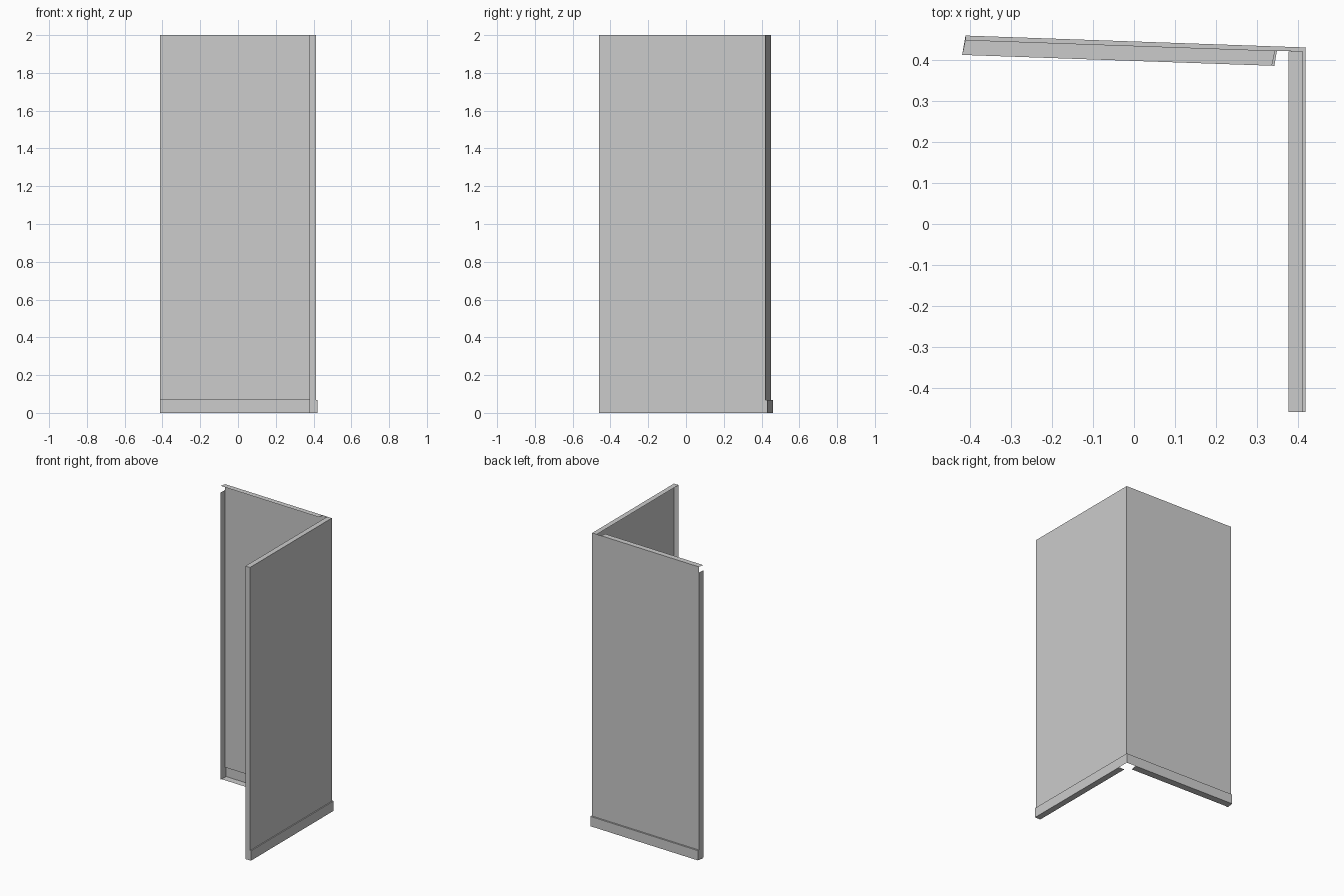
import bpy
import bmesh
from mathutils import Vector

cube = bpy.data.objects.get("Cube")
if cube:
    bpy.data.objects.remove(cube)

# Single painted-metal colour
grey = bpy.data.materials.new("plain_grey")
grey.use_nodes = True
COLOUR = (0.6, 0.6, 0.6, 1)
grey.diffuse_color = COLOUR
grey.node_tree.nodes["Principled BSDF"].inputs["Base Color"].default_value = COLOUR

HEIGHT, SKIRT = 2.0, 0.067
CORNER = Vector((0.413, 0.4215, 0))


def sheet(name, along, out, strips):
    """Folded sheet: each strip is a quad of (distance along, offset outward, z)."""
    bm = bmesh.new()
    for strip in strips:
        bm.faces.new([bm.verts.new(CORNER + along * a + out * o + Vector((0, 0, z)))
                      for a, o, z in strip])
    bmesh.ops.remove_doubles(bm, verts=bm.verts, dist=0.0005)
    bmesh.ops.recalc_face_normals(bm, faces=bm.faces)
    mesh = bpy.data.meshes.new(name)
    bm.to_mesh(mesh)
    bm.free()
    mesh.materials.append(grey)
    obj = bpy.data.objects.new(name, mesh)
    bpy.context.collection.objects.link(obj)


def wall(name, along, out, length, step, lap, lip, top, bottom, shear, end_lip, end_top):
    # Panel, step and skirt down the outside
    panel = [(0, 0, HEIGHT), (length, 0, HEIGHT), (length, 0, SKIRT), (0, 0, SKIRT)]
    ledge = [(0, 0, SKIRT), (length, 0, SKIRT), (length, step, SKIRT), (-lap, step, SKIRT)]
    skirt = [(-lap, step, SKIRT), (length, step, SKIRT), (length, step, 0), (-lap, step, 0)]
    # Folded lips along the top and bottom
    upper = [(top, 0, HEIGHT), (length, 0, HEIGHT),
             (length + shear, -lip, HEIGHT), (top + shear, -lip, HEIGHT)]
    lower = [(bottom, step, 0), (length, step, 0),
             (length + shear, -lip, 0), (bottom + shear, -lip, 0)]
    # Folded lip down the free end, widened at the skirt
    end = [(length, 0, end_top), (length, -end_lip, end_top),
           (length, -end_lip, SKIRT), (length, 0, SKIRT)]
    foot = [(length, step, SKIRT), (length, -end_lip, SKIRT),
            (length, -end_lip, 0), (length, step, 0)]
    sheet(name, along, out, [panel, ledge, skirt, upper, lower, end, foot])


# Back wall leans two degrees off square
back_along = Vector((-0.9994, 0.0349, 0))
back_out = Vector((0.0349, 0.9994, 0))
wall("back_wall", back_along, back_out, 0.826, 0.0105, 0.0075,
     0.037, 0.068, 0.062, 0.0065, 0.048, 1.96)

# Left wall runs straight to the front
wall("left_wall", Vector((0, -1, 0)), Vector((1, 0, 0)), 0.8815, 0.007, 0.0105,
     0.035, 0.0, 0.065, 0.0, 0.035, HEIGHT)
